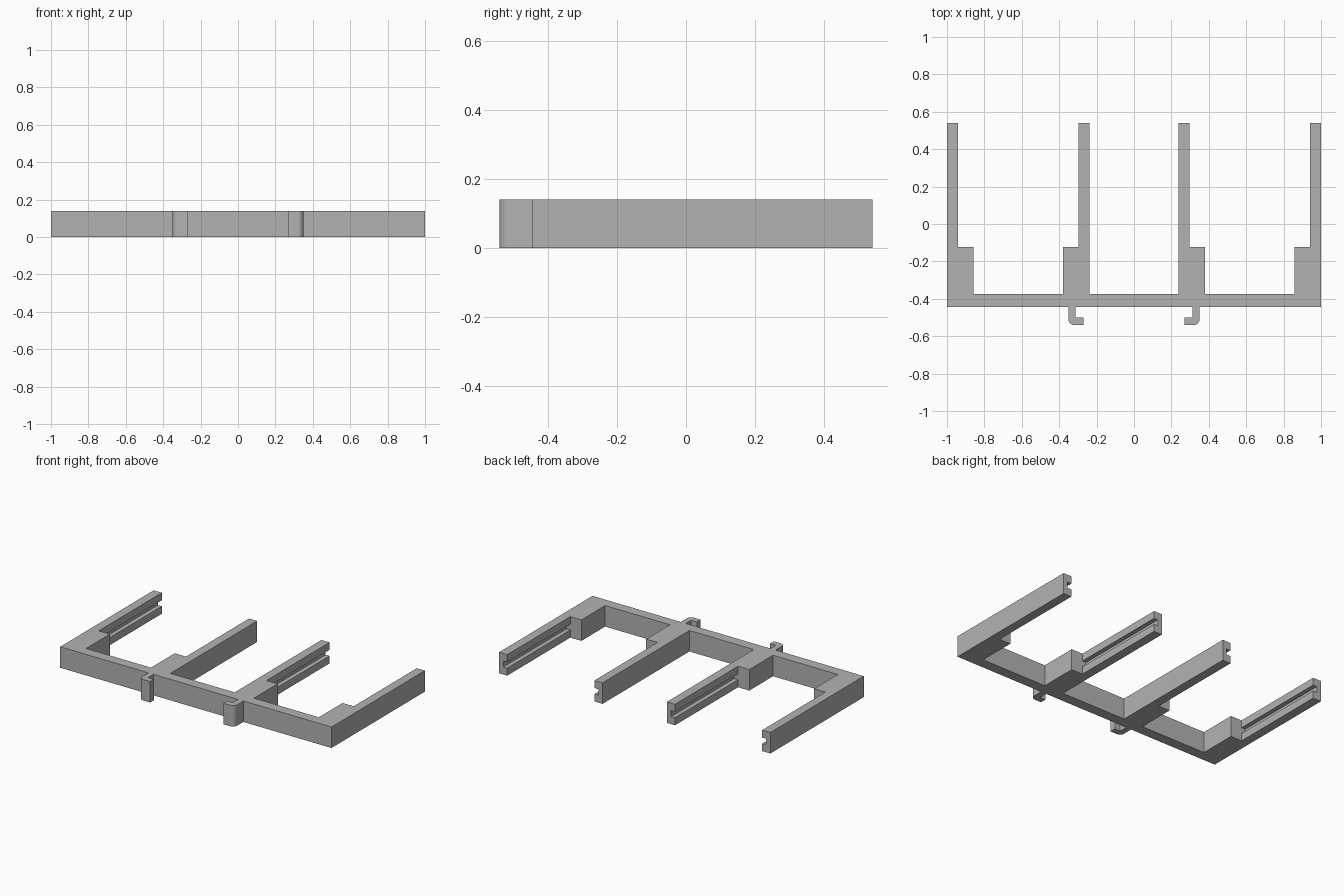
import bpy, bmesh, math

if "Cube" in bpy.data.objects:
    bpy.data.objects.remove(bpy.data.objects["Cube"])

HEIGHT = 0.14
FRONT, BAR_BACK, BLOCK_BACK, TIP = -0.444, -0.374, -0.124, 0.54

grey = bpy.data.materials.new("plain grey")
grey.use_nodes = True
color = (0.45, 0.45, 0.45, 1)
grey.diffuse_color = color
grey.node_tree.nodes["Principled BSDF"].inputs["Base Color"].default_value = color


def extrude_outline(name, points, z0, z1):
    """Solid prism from a plan outline."""
    bm = bmesh.new()
    face = bm.faces.new([bm.verts.new((x, y, z0)) for x, y in points])
    top = bmesh.ops.extrude_face_region(bm, geom=[face])["geom"]
    moved = [v for v in top if isinstance(v, bmesh.types.BMVert)]
    bmesh.ops.translate(bm, verts=moved, vec=(0, 0, z1 - z0))
    bmesh.ops.recalc_face_normals(bm, faces=bm.faces)
    mesh = bpy.data.meshes.new(name)
    bm.to_mesh(mesh)
    bm.free()
    mesh.materials.append(grey)
    obj = bpy.data.objects.new(name, mesh)
    bpy.context.collection.objects.link(obj)
    return obj


def arc(cx, cy, r, start, end, steps=6):
    angles = [math.radians(start + (end - start) * i / steps) for i in range(steps + 1)]
    return [(cx + r * math.cos(a), cy + r * math.sin(a)) for a in angles]


# Frame: front bar with four arms, each thickened by a block at its root
half = [
    (0.237, BAR_BACK), (0.237, TIP), (0.297, TIP), (0.297, BLOCK_BACK),
    (0.38, BLOCK_BACK), (0.38, BAR_BACK), (0.858, BAR_BACK),
    (0.858, BLOCK_BACK), (0.94, BLOCK_BACK), (0.94, TIP), (1, TIP), (1, FRONT),
]
frame = extrude_outline("frame", half + [(-x, y) for x, y in reversed(half)], 0, HEIGHT)

# Slide grooves along the block side of every arm
for side in (-1, 1):
    for x0, x1 in ((0.268, 0.31), (0.925, 0.969)):
        outline = [(side * x, y) for x, y in
                   ((x0, BLOCK_BACK), (x1, BLOCK_BACK), (x1, TIP + 0.1), (x0, TIP + 0.1))]
        cutter = extrude_outline("groove_cutter", outline, 0.05, 0.09)
        cutter.hide_render = True
        cut = frame.modifiers.new("groove", "BOOLEAN")
        cut.operation = "DIFFERENCE"
        cut.solver = "EXACT"
        cut.object = cutter
        bpy.context.view_layer.objects.active = frame
        bpy.ops.object.modifier_apply(modifier=cut.name)
        bpy.data.objects.remove(cutter)

# Front hooks, pointing inward, with rounded elbows
hook = [(0.312, FRONT), (0.312, -0.50), (0.27, -0.50), (0.27, -0.54)]
hook += arc(0.32, -0.51, 0.03, -90, 0) + [(0.35, FRONT)]
for name, side in (("left_hook", 1), ("right_hook", -1)):
    obj = extrude_outline(name, [(side * x, y) for x, y in hook], 0, HEIGHT)
    bpy.ops.object.select_all(action="DESELECT")
    obj.select_set(True)
    bpy.context.view_layer.objects.active = obj
    bpy.ops.object.shade_smooth_by_angle(angle=math.radians(30))
